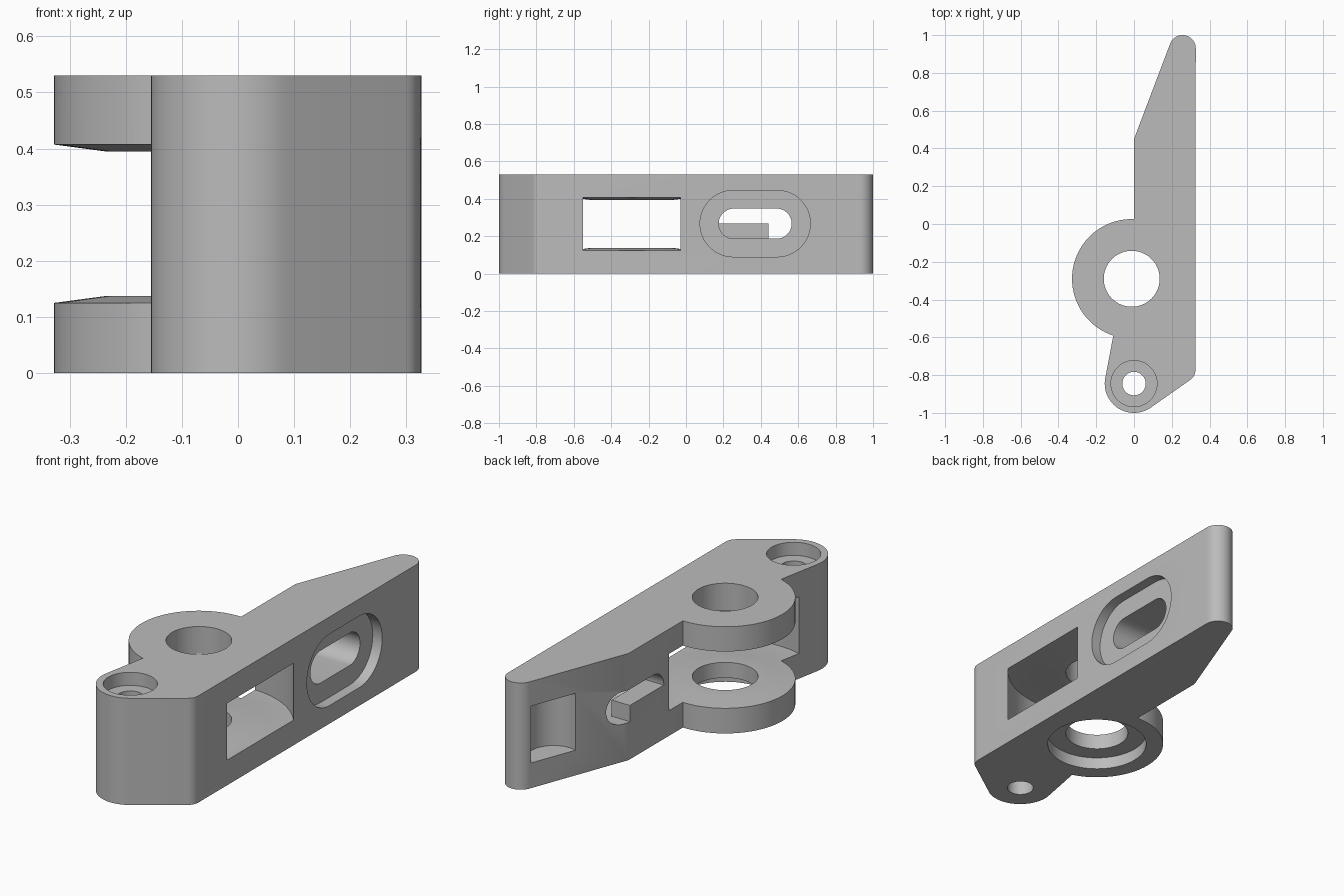
import bpy, bmesh, math

cube = bpy.data.objects.get("Cube")
if cube:
    bpy.data.objects.remove(cube, do_unlink=True)

HEIGHT = 0.53
PIVOT = (-0.012, -0.29)
BOLT = (0.0, -0.845)

grey = bpy.data.materials.new("plain grey")
grey.use_nodes = True
grey.diffuse_color = (0.5, 0.5, 0.5, 1)
grey.node_tree.nodes["Principled BSDF"].inputs["Base Color"].default_value = (0.5, 0.5, 0.5, 1)


def arc(centre, r, start, end, steps=24):
    angles = [math.radians(start + (end - start) * i / steps) for i in range(steps + 1)]
    return [(centre[0] + r * math.cos(a), centre[1] + r * math.sin(a)) for a in angles]


def loft(name, rings):
    """Skin a stack of equal-length point loops and cap both ends."""
    bm = bmesh.new()
    loops = [[bm.verts.new(p) for p in ring] for ring in rings]
    n = len(loops[0])
    for a, b in zip(loops, loops[1:]):
        for i in range(n):
            j = (i + 1) % n
            bm.faces.new((a[i], a[j], b[j], b[i]))
    bm.faces.new(loops[0][::-1])
    bm.faces.new(loops[-1])
    bmesh.ops.recalc_face_normals(bm, faces=bm.faces)
    mesh = bpy.data.meshes.new(name)
    bm.to_mesh(mesh)
    bm.free()
    mesh.materials.append(grey)
    obj = bpy.data.objects.new(name, mesh)
    bpy.context.collection.objects.link(obj)
    return obj


def turned(name, centre, profile):
    """Solid of revolution about a vertical axis, from (radius, z) pairs."""
    return loft(name, [[(x, y, z) for x, y in arc(centre, r, 0, 360, 96)[:-1]] for r, z in profile])


def along_x(name, outline, x0, x1):
    return loft(name, [[(x, y, z) for y, z in outline] for x in (x0, x1)])


def stadium(y0, y1, z0, z1):
    r, z = (z1 - z0) / 2, (z0 + z1) / 2
    return arc((y1 - r, z), r, -90, 90) + arc((y0 + r, z), r, 90, 270)


# Plate outline: chamfered corner, rounded tip, pivot ring, bolt boss
outline = (arc((0.265, -0.775), 0.06, -54, 0, 8)
           + arc((0.257, 0.93), 0.07, 0, 159)
           + [(0, 0.45)]
           + arc(PIVOT, 0.316, 88, 252, 64)
           + arc(BOLT, 0.155, 170, 306, 32))
body = loft("latch_body", [[(x, y, z) for x, y in outline] for z in (0, HEIGHT)])

cutters = [
    # Pivot hole with its underside counterbore
    turned("pivot_hole", PIVOT, [(0.148, -0.1), (0.148, 0.7)]),
    turned("pivot_counterbore", PIVOT, [(0.235, -0.1), (0.235, 0.06)]),
    # Round clearance pocket leaving two ears with slightly coned inner faces
    turned("clearance_pocket", PIVOT, [(0.225, 0.137), (0.315, 0.125), (0.426, 0.125),
                                       (0.426, 0.407), (0.315, 0.407), (0.225, 0.395)]),
    # Bolt hole and head recess
    turned("bolt_hole", BOLT, [(0.062, -0.1), (0.062, 0.7)]),
    turned("bolt_recess", BOLT, [(0.122, 0.465), (0.122, 0.7)]),
    # Scoop near the tip
    turned("tip_scoop", (0.142, 0.835), [(0.121, 0.125), (0.121, 0.407)]),
    # Oval side recess, inner slot, and the stepped opening behind it
    along_x("oval_recess", stadium(0.075, 0.665, 0.09, 0.445), 0.275, 0.5),
    along_x("oval_slot", stadium(0.175, 0.565, 0.187, 0.348), 0.1, 0.4),
]
r, mid_z = 0.0805, 0.2675
step = ([(0.44, mid_z - r)] + arc((0.4845, mid_z), r, -90, 90)
        + arc((0.2555, mid_z), r, 90, 180) + [(0.44, mid_z)])
cutters.append(along_x("stepped_opening", step, -0.2, 0.2))

bpy.ops.object.select_all(action="DESELECT")
body.select_set(True)
bpy.context.view_layer.objects.active = body
for cutter in cutters:
    mod = body.modifiers.new(cutter.name, "BOOLEAN")
    mod.operation = "DIFFERENCE"
    mod.solver = "EXACT"
    mod.object = cutter
    bpy.ops.object.modifier_apply(modifier=mod.name)
    bpy.data.objects.remove(cutter, do_unlink=True)

bpy.ops.object.shade_smooth_by_angle(angle=math.radians(25))
